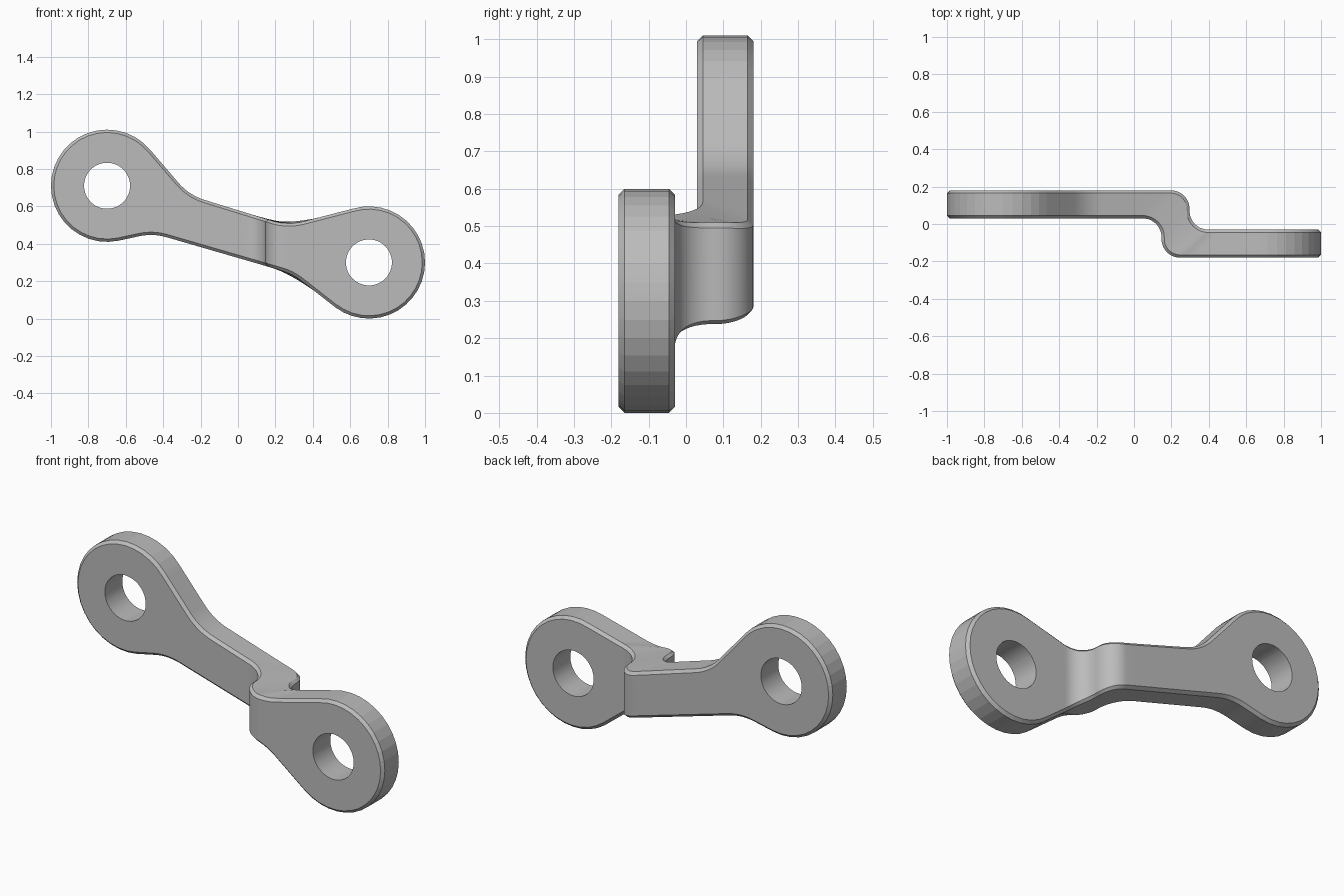
import bpy, bmesh
from math import sin, cos, tan, radians, pi
from mathutils import Vector

cube = bpy.data.objects.get("Cube")
if cube:
    bpy.data.objects.remove(cube)

R, C = 0.30, 0.015                                   # eye radius, chamfer
LEFT_EYE, RIGHT_EYE = Vector((-0.7, 0.71)), Vector((0.7, 0.30))


def arc(centre, a0, a1, step=10):
    """Points of an eye rim, on a fixed angular step, ending at both tangents."""
    n = max(1, round(abs(a1 - a0) / step))
    angles = [radians(a0 + (a1 - a0) * i / n) for i in range(n + 1)]
    return [centre + R * Vector((cos(a), sin(a))) for a in angles]


def fillet(before, corner, after, r=0.3, n=8):
    """Rounded corner between two straight runs."""
    u, v = (before - corner).normalized(), (after - corner).normalized()
    half = u.angle(v) / 2
    start, end = corner + u * r / tan(half), corner + v * r / tan(half)
    centre = corner + (u + v).normalized() * r / sin(half)
    return [centre + (start.lerp(end, i / n) - centre).normalized() * r for i in range(n + 1)]


def edge_line(a_left, mid_left, mid_right, a_right):
    """One long edge of the link: eye, fillet, bar, fillet, eye."""
    left, right = arc(LEFT_EYE, 180, a_left), arc(RIGHT_EYE, a_right, 0)
    p, q = Vector(mid_left), Vector(mid_right)
    return left + fillet(left[-1], p, q) + fillet(p, q, right[0]) + right


upper = edge_line(40.5, (-0.262, 0.66), (0.265, 0.497), 107)
lower = edge_line(281.5, (-0.455, 0.456), (0.29, 0.24), 233.3 - 360)
lower[0], lower[-1] = upper[0].copy(), upper[-1].copy()


def inset(line, sign):
    """Offset an edge line inward by the chamfer width."""
    out = []
    for i, p in enumerate(line):
        t = line[min(i + 1, len(line) - 1)] - line[max(i - 1, 0)]
        n = Vector((-t.y, t.x)).normalized() * sign
        for eye in (LEFT_EYE, RIGHT_EYE):
            if abs((p - eye).length - R) < 1e-4:
                n = (p - eye) / R
        out.append(p - n * C)
    return out


upper_in, lower_in = inset(upper, 1), inset(lower, -1)


def height(line, x):
    for a, b in zip(line, line[1:]):
        if x <= b.x:
            return a.y + (b.y - a.y) * max(0, x - a.x) / max(b.x - a.x, 1e-9)
    return line[-1].y


# Stations along the link: front point, back point, inward direction (plan view)
BEND, T = 0.1, 0.15
REAR, FORE = 0.03, -0.18
X0, X1, XA, XB = 0.047, 0.247, -0.15, 0.51
xs = sorted({round(p.x, 5) for p in upper + lower})
ahead = Vector((0, 1))
stations = []


def flat(xf, xb, y):
    stations.append((Vector((xf, y)), Vector((xb, y + T)), ahead))


for x in xs:
    if x < XA:
        flat(x, x, REAR)
for i in range(6):
    flat(XA + (X0 - XA) * i / 6, XA + (X0 + T - XA) * i / 6, REAR)
for k in range(2):                                   # the two bends of the step
    for i in range(13):
        a = pi / 2 * i / 12
        if k == 0:
            n = Vector((sin(a), cos(a)))
            f = Vector((X0, REAR - BEND)) + n * BEND
        else:
            n = Vector((cos(a), sin(a)))
            f = Vector((X1, FORE + BEND)) - n * BEND
        stations.append((f, f + Vector((T, T)), n))
for i in range(1, 13):
    flat(X1 + (XB - X1) * i / 12, X1 + T + (XB - X1 - T) * i / 12, FORE)
for x in xs:
    if x > XB + 0.001:
        flat(x, x, FORE)


def section(f, b, n):
    """Chamfered cross-section of the link at one station."""
    def face_pt(p, line):
        x = p.x
        if abs(x) > 0.7:
            s = 1 if x > 0 else -1
            x = s * (0.7 + (abs(x) - 0.7) * (R - C) / R)
        return (x, p.y, height(line, x))

    def rim_pt(p, line):
        return (p.x, p.y, height(line, p.x))

    fr, br = f + n * C, b - n * C
    return [face_pt(f, upper_in), rim_pt(fr, upper), rim_pt(br, upper), face_pt(b, upper_in),
            face_pt(b, lower_in), rim_pt(br, lower), rim_pt(fr, lower), face_pt(f, lower_in)]


# Link body lofted through the stations
bm = bmesh.new()
rings = [[bm.verts.new(p) for p in section(*s)] for s in stations]
for a, b in zip(rings, rings[1:]):
    for i in range(8):
        j = (i + 1) % 8
        bm.faces.new((a[i], a[j], b[j], b[i]))
bmesh.ops.remove_doubles(bm, verts=bm.verts, dist=1e-4)
bmesh.ops.dissolve_degenerate(bm, edges=bm.edges, dist=1e-5)
bmesh.ops.recalc_face_normals(bm, faces=bm.faces)
mesh = bpy.data.meshes.new("offset_link")
bm.to_mesh(mesh)
bm.free()
link = bpy.data.objects.new("offset_link", mesh)
bpy.context.collection.objects.link(link)

grey = bpy.data.materials.new("plain_grey")
grey.use_nodes = True
colour = (0.5, 0.5, 0.5, 1)
grey.diffuse_color = colour
grey.node_tree.nodes["Principled BSDF"].inputs["Base Color"].default_value = colour
mesh.materials.append(grey)

# Bores through both eyes
bpy.context.view_layer.objects.active = link
for eye in (LEFT_EYE, RIGHT_EYE):
    bpy.ops.mesh.primitive_cylinder_add(vertices=48, radius=0.123, depth=1,
                                        location=(eye.x, 0, eye.y), rotation=(pi / 2, 0, 0))
    cutter = bpy.context.object
    cutter.name = "bore_cutter"
    cutter.hide_render = True
    cutter.data.materials.append(grey)
    bpy.context.view_layer.objects.active = link
    mod = link.modifiers.new("bore", "BOOLEAN")
    mod.operation, mod.solver, mod.object = "DIFFERENCE", "EXACT", cutter
    bpy.ops.object.modifier_apply(modifier=mod.name)
    bpy.data.objects.remove(cutter)

bpy.ops.object.select_all(action="DESELECT")
link.select_set(True)
bpy.ops.object.shade_smooth_by_angle(angle=radians(9))
